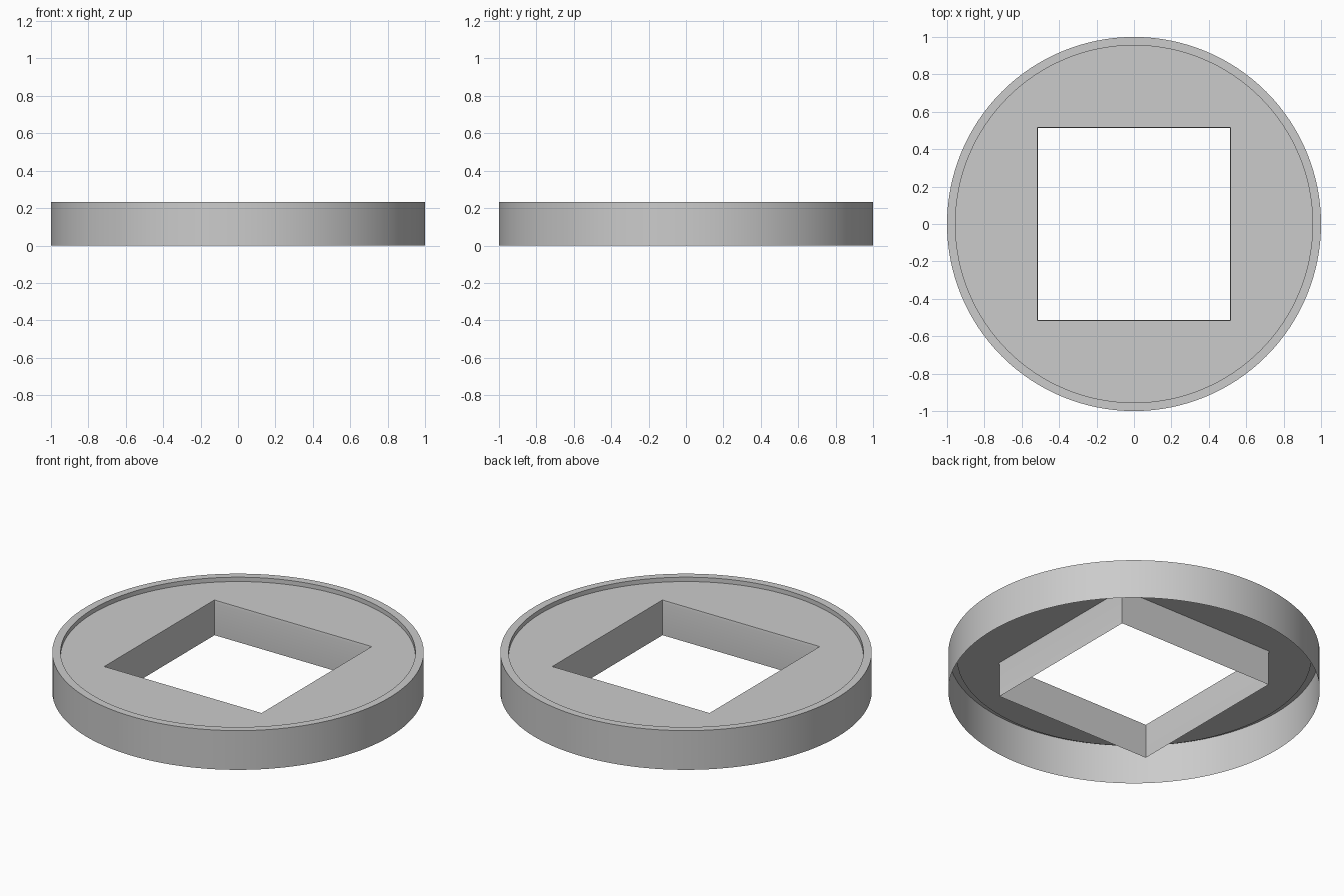
import bpy, bmesh, math

if "Cube" in bpy.data.objects:
    bpy.data.objects.remove(bpy.data.objects["Cube"])

SEG = 128  # multiple of 8, so square loops get true corners


def ring(bm, size, z, square=False):
    """Closed loop of verts: a circle of radius size, or a square of half-width size."""
    verts = []
    for i in range(SEG):
        a = 2 * math.pi * i / SEG
        c, s = math.cos(a), math.sin(a)
        k = size / max(abs(c), abs(s)) if square else size
        verts.append(bm.verts.new((k * c, k * s, z)))
    return verts


bm = bmesh.new()

# Thin open-bottomed shell: outer wall, rim, recessed plate, square sleeve
loops = [
    ring(bm, 1.0, 0.0),
    ring(bm, 1.0, 0.233),
    ring(bm, 0.955, 0.233),
    ring(bm, 0.955, 0.207),
    ring(bm, 0.517, 0.207, True),
    ring(bm, 0.514, 0.192, True),
    ring(bm, 0.514, 0.0, True),
]
for lo, hi in zip(loops, loops[1:]):
    for i in range(SEG):
        j = (i + 1) % SEG
        bm.faces.new((lo[i], lo[j], hi[j], hi[i]))

mesh = bpy.data.meshes.new("round_cover_with_square_hole")
bm.to_mesh(mesh)
bm.free()
cover = bpy.data.objects.new("round_cover_with_square_hole", mesh)
bpy.context.collection.objects.link(cover)

# Smooth round wall, crisp rim and hole edges
bpy.context.view_layer.objects.active = cover
cover.select_set(True)
bpy.ops.object.shade_smooth_by_angle(angle=math.radians(30))
